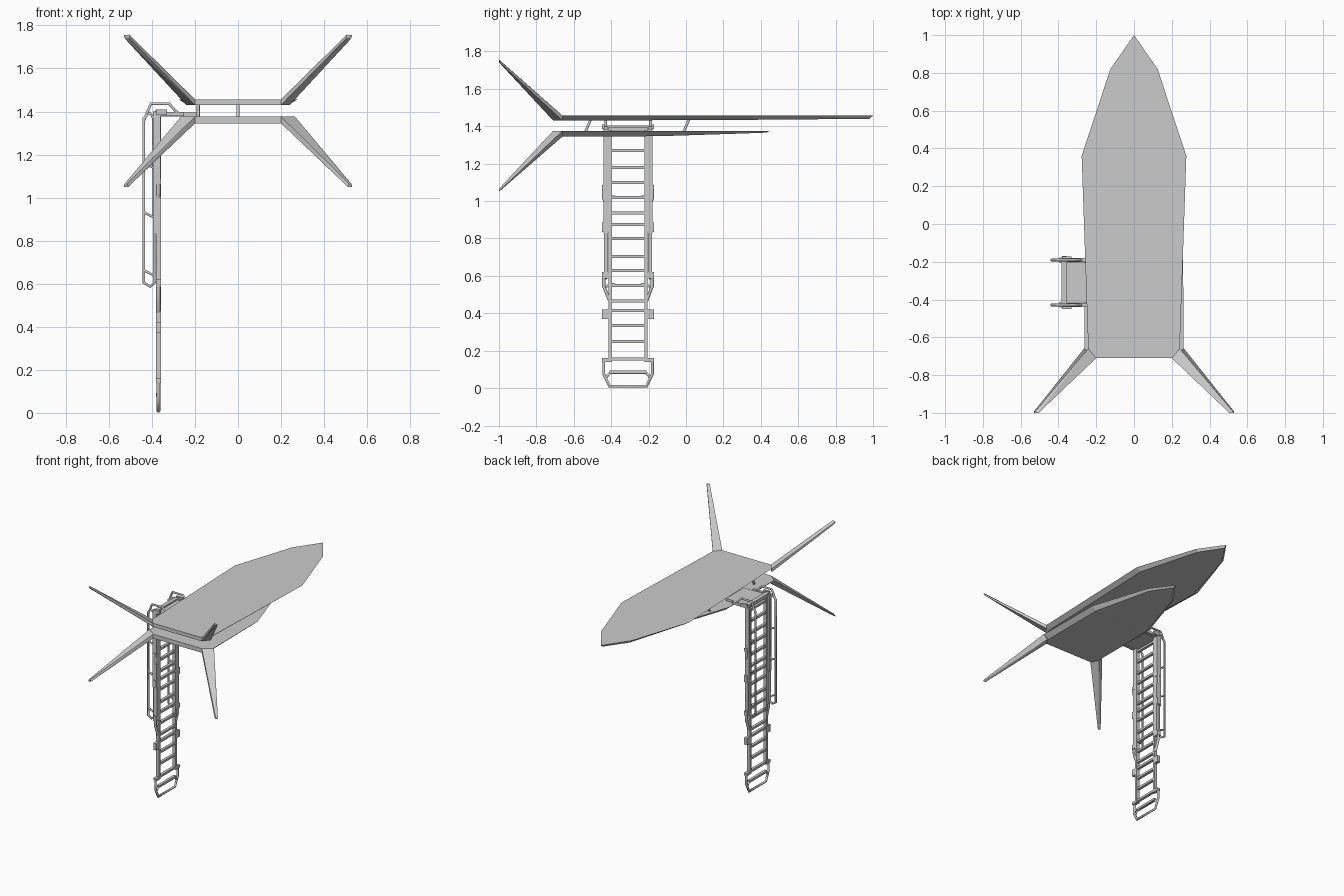
import bpy, bmesh
from mathutils import Vector

if "Cube" in bpy.data.objects:
    bpy.data.objects.remove(bpy.data.objects["Cube"])

YC, LX = -0.31, -0.37      # ladder centre line (y) and ladder plane (x)


def make(name, bm):
    bmesh.ops.recalc_face_normals(bm, faces=bm.faces)
    me = bpy.data.meshes.new(name)
    bm.to_mesh(me)
    bm.free()
    ob = bpy.data.objects.new(name, me)
    bpy.context.collection.objects.link(ob)
    return ob


def box(name, x0, x1, y0, y1, z0, z1):
    bm = bmesh.new()
    bmesh.ops.create_cube(bm, size=1)
    for v in bm.verts:
        v.co = ((x0 + x1) / 2 + v.co.x * (x1 - x0),
                (y0 + y1) / 2 + v.co.y * (y1 - y0),
                (z0 + z1) / 2 + v.co.z * (z1 - z0))
    return make(name, bm)


def tube(name, pts, r=0.008, closed=False):
    cu = bpy.data.curves.new(name, 'CURVE')
    cu.dimensions = '3D'
    cu.bevel_depth = r
    cu.bevel_resolution = 1
    cu.use_fill_caps = True
    sp = cu.splines.new('POLY')
    sp.points.add(len(pts) - 1)
    for p, c in zip(sp.points, pts):
        p.co = (*c, 1)
    sp.use_cyclic_u = closed
    ob = bpy.data.objects.new(name, cu)
    bpy.context.collection.objects.link(ob)
    bpy.ops.object.select_all(action='DESELECT')
    ob.select_set(True)
    bpy.context.view_layer.objects.active = ob
    bpy.ops.object.convert(target='MESH')
    return bpy.context.object


def hull_plate(name, right, tip, ztop, zrear, zfront):
    """Pointed plate whose underside is narrower and rises to the tip."""
    outline = [(0, tip)] + right + [(-x, y) for x, y in reversed(right)]
    bm = bmesh.new()
    top, bot = [], []
    for x, y in outline:
        t = max(0, (y + 0.2) / (tip + 0.2))
        k = 0.87 if y > -0.7 else 1
        top.append(bm.verts.new((x, y, ztop)))
        bot.append(bm.verts.new((x * k, y - (0.02 if y == tip else 0), zrear + (zfront - zrear) * t)))
    bm.faces.new(top)
    bmesh.ops.triangulate(bm, faces=[bm.faces.new(bot[::-1])])
    n = len(top)
    for i in range(n):
        j = (i + 1) % n
        bm.faces.new((top[i], bot[i], bot[j], top[j]))
    return make(name, bm)


def fin(name, side, pts):
    bm = bmesh.new()
    for x, y, z in pts:
        bm.verts.new((side * x, y, z))
    bmesh.ops.convex_hull(bm, input=bm.verts)
    return make(name, bm)


# Two stacked plates
hull_plate("upper_plate", [(0.125, 0.82), (0.277, 0.36), (0.242, -0.66), (0.2, -0.71)],
           1.0, 1.457, 1.43, 1.44)
hull_plate("lower_plate", [(0.12, 0.29), (0.26, -0.14), (0.262, -0.66), (0.2, -0.71)],
           0.45, 1.376, 1.345, 1.366)

# Four swept fins
for s, side in ((-1, "left"), (1, "right")):
    fin(side + "_upper_fin", s, [
        (0.2, -0.71, 1.457), (0.242, -0.66, 1.457), (0.2, -0.71, 1.43), (0.24, -0.66, 1.43),
        (0.505, -1, 1.757), (0.53, -1, 1.755), (0.505, -1, 1.742), (0.525, -0.993, 1.738)])
    fin(side + "_lower_fin", s, [
        (0.2, -0.71, 1.376), (0.265, -0.66, 1.376), (0.2, -0.71, 1.345), (0.235, -0.66, 1.345),
        (0.51, -1, 1.05), (0.53, -1, 1.05), (0.515, -1, 1.066), (0.53, -0.993, 1.06)])

# Struts between the plates
for x in (-0.185, 0):
    for i, y in enumerate((-0.53, -0.005)):
        tube("plate_strut", [(x, y - 0.008, 1.37), (x, y + 0.003, 1.395), (x, y + 0.02, 1.435)], 0.008)

# Boarding platform
box("platform", -0.38, -0.185, YC - 0.105, YC + 0.105, 1.378, 1.395)
box("platform_edge", -0.385, -0.355, YC - 0.12, YC + 0.12, 1.385, 1.405)

# Telescoping ladder: rungs
for z in (0.085, 0.155, 0.25, 0.335, 0.415, 0.465, 0.55, 0.63, 0.705, 0.8,
          0.875, 0.935, 1.02, 1.1, 1.18, 1.27, 1.355):
    box("rung", LX - 0.01, LX + 0.01, YC - 0.1, YC + 0.1, z - 0.008, z + 0.008)

for s in (-1, 1):
    def side_box(name, a, b, z0, z1, x0=LX - 0.012, x1=LX + 0.012):
        y0, y1 = sorted((YC + s * a, YC + s * b))
        return box(name, x0, x1, y0, y1, z0, z1)

    # Inner and outer rails, clamps and brackets
    side_box("ladder_rail", 0.088, 0.104, 0.14, 1.38)
    side_box("middle_rail", 0.106, 0.128, 0.6, 1.0)
    side_box("upper_rail", 0.104, 0.132, 0.83, 1.4, LX - 0.025, LX + 0.01)
    side_box("lower_bracket", 0.09, 0.138, 0.14, 0.16)
    side_box("lower_clamp", 0.1, 0.138, 0.37, 0.42)
    side_box("middle_bracket", 0.105, 0.14, 0.585, 0.62)
    side_box("upper_clamp", 0.1, 0.138, 0.835, 0.885)
    side_box("upper_bracket", 0.105, 0.138, 1.06, 1.085)

    # Tapered feet of the middle and upper sections
    for z in (0.47, 0.94):
        tube("section_foot", [(LX, YC + s * a, z + h) for a, h in
                              ((0.13, 0.135), (0.13, 0.075), (0.1, 0.0))], 0.01)
        tube("foot_corner", [(LX, YC + s * a, z + h) for a, h in
                             ((0.13, 0.06), (0.1, 0.085), (0.07, 0.085))], 0.007)

    # Handrail: long closed loop with bars, and grab bar over the top
    y = YC + s * 0.119
    tube("handrail_loop", [(-0.437, y, 1.37), (-0.437, y, 0.605), (-0.408, y, 0.587),
                           (-0.388, y, 0.605), (-0.393, y, 1.37), (-0.41, y, 1.395)], 0.0075, True)
    for z in (0.65, 0.92, 1.15):
        tube("handrail_bar", [(-0.437, y, z + 0.012), (-0.39, y, z - 0.012)], 0.0065)
    tube("grab_bar", [(-0.437, y, 1.36), (-0.405, y, 1.436), (-0.32, y, 1.436),
                      (-0.275, y, 1.387)], 0.0075)
    box("hinge_arm", -0.385, -0.25, y - 0.01, y + 0.01, 1.38, 1.398)
    box("hinge_block", -0.38, -0.33, y + s * 0.012 - 0.008, y + s * 0.012 + 0.008, 1.385, 1.41)

# Bottom foot loop
tube("bottom_loop", [(LX, YC + a, z) for a, z in
                     ((-0.13, 0.15), (-0.13, 0.075), (-0.098, 0.009),
                      (0.098, 0.009), (0.13, 0.075), (0.13, 0.15))], 0.009)
tube("bottom_step", [(LX, YC + a, z) for a, z in
                     ((-0.12, 0.055), (-0.095, 0.082), (0.095, 0.082), (0.12, 0.055))], 0.008)
